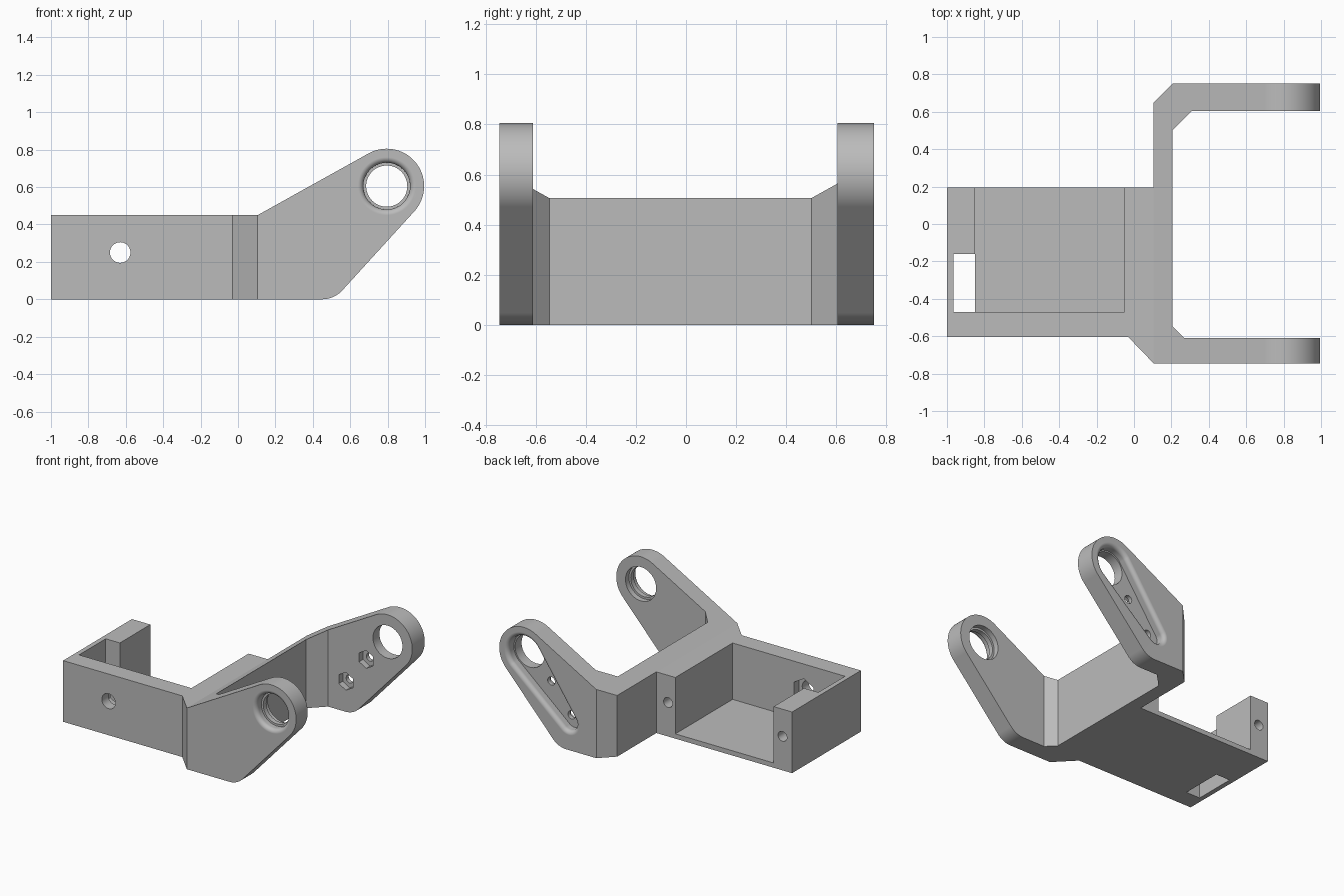
import bpy, bmesh, math
from mathutils import Vector

cube = bpy.data.objects.get("Cube")
if cube:
    bpy.data.objects.remove(cube, do_unlink=True)

grey = bpy.data.materials.new("plain_grey")
grey.use_nodes = True
grey.diffuse_color = (0.5, 0.5, 0.5, 1)
grey.node_tree.nodes["Principled BSDF"].inputs["Base Color"].default_value = (0.5, 0.5, 0.5, 1)


def loft(name, loops):
    """Closed solid through a list of equal-length loops."""
    bm = bmesh.new()
    rings = [[bm.verts.new(p) for p in loop] for loop in loops]
    for a, b in zip(rings, rings[1:]):
        for i in range(len(a)):
            j = (i + 1) % len(a)
            bm.faces.new((a[i], a[j], b[j], b[i]))
    bm.faces.new(rings[0])
    bm.faces.new(rings[-1])
    bmesh.ops.recalc_face_normals(bm, faces=bm.faces)
    mesh = bpy.data.meshes.new(name)
    bm.to_mesh(mesh)
    bm.free()
    mesh.materials.append(grey)
    obj = bpy.data.objects.new(name, mesh)
    bpy.context.collection.objects.link(obj)
    return obj


def box(name, x0, x1, y0, y1, z0, z1):
    return loft(name, [[(x0, y0, z), (x1, y0, z), (x1, y1, z), (x0, y1, z)] for z in (z0, z1)])


def oval(ends, y, grow=0.0, n=64, phase=0.0):
    """Hull of circles (x, z, radius) in the plane at y; one circle gives a disc."""
    pts = []
    for i in range(n):
        a = phase + math.tau * i / n
        c, s = math.cos(a), math.sin(a)
        x, z, r = max(ends, key=lambda e: e[0] * c + e[1] * s + e[2])
        pts.append((x + (r + grow) * c, y, z + (r + grow) * s))
    return pts


def drill(x, z, r, y0, y1, n=48, phase=0.0):
    return loft("drill", [oval([(x, z, r)], y, 0, n, phase) for y in (y0, y1)])


def hexagon(x, z, r, y0, y1):
    return drill(x, z, r, y0, y1, 6, math.radians(30))


def rounded_recess(ends, face, inward, depth, fillet, steps=8):
    """Pocket cutter whose mouth has a rounded lip."""
    loops = [oval(ends, face - inward * 0.03, fillet)]
    for i in range(steps + 1):
        t = math.pi / 2 * (1 - i / steps)
        loops.append(oval(ends, face + inward * fillet * (1 - math.sin(t)),
                          fillet * (1 - math.cos(t))))
    loops.append(oval(ends, face + inward * depth))
    return loft("recess", loops)


def combine(target, other, operation):
    mod = target.modifiers.new("cut", 'BOOLEAN')
    mod.operation, mod.solver, mod.object = operation, 'EXACT', other
    bpy.context.view_layer.objects.active = target
    bpy.ops.object.modifier_apply(modifier=mod.name)
    bpy.data.objects.remove(other, do_unlink=True)


# Plan outline: box body on the left, fork with two arms on the right
plan = [(-1, -.605), (-.03, -.605), (.105, -.745), (1.1, -.745), (1.1, -.61),
        (.27, -.61), (.205, -.545), (.205, .5), (.31, .605), (1.1, .605),
        (1.1, .75), (.205, .75), (.105, .65), (.105, .195), (-1, .195)]
bracket = loft("fork_bracket", [[(x, y, z) for x, y in plan] for z in (0, 1)])

# Side profile: flat body, arms rising to round ends
eye = (.795, .605)


def arc(cx, cz, r, a0, a1, n):
    return [(cx + r * math.cos(math.radians(a0 + (a1 - a0) * i / n)),
             cz + r * math.sin(math.radians(a0 + (a1 - a0) * i / n))) for i in range(n + 1)]


profile = [(-1.1, -.0), (-1.1, .45), (.105, .45)]
profile += arc(*eye, .2, 119, -42, 40) + arc(.45, .146, .146, -42, -90, 12)
combine(bracket, loft("profile", [[(x, y, z) for x, z in profile] for y in (-1, 1)]), 'INTERSECT')

# Open-backed tray and the slot behind the end post
cutters = [box("tray", -.85, -.05, -.47, .4, .035, 1),
           box("slot", -.965, -.85, -.47, -.16, -.2, 1)]

# Bolt hole with nut pocket in the front wall, screw holes in the posts
cutters += [drill(-.63, .25, .055, -.8, -.4), hexagon(-.63, .25, .092, -.53, -.4)]
cutters += [drill(x, .25, .036, -.1, .3) for x in (-.922, .01)]

# Front arm: bearing seat with rounded lip, through hole and inner counterbore
cutters += [rounded_recess([(*eye, .125)], -.745, 1, .06, .03),
            drill(*eye, .11, -.8, -.5), drill(*eye, .125, -.65, -.5)]

# Back arm: tapered lever recess, through hole, two bolts with nut pockets
cutters += [rounded_recess([(*eye, .13), (.43, .2, .06)], .75, -1, .07, .03),
            drill(*eye, .12, .5, .9)]
for x, z in ((.62, .43), (.455, .225)):
    cutters += [drill(x, z, .03, .5, .9, 32), hexagon(x, z, .066, .5, .65)]

for cutter in cutters:
    combine(bracket, cutter, 'DIFFERENCE')

# One material, smooth rounds with crisp edges
bracket.data.materials.clear()
bracket.data.materials.append(grey)
for face in bracket.data.polygons:
    face.material_index = 0
bpy.ops.object.select_all(action='DESELECT')
bracket.select_set(True)
bpy.context.view_layer.objects.active = bracket
bpy.ops.object.shade_smooth_by_angle(angle=math.radians(25))
weighted = bracket.modifiers.new("even_shading", 'WEIGHTED_NORMAL')
weighted.keep_sharp = True
